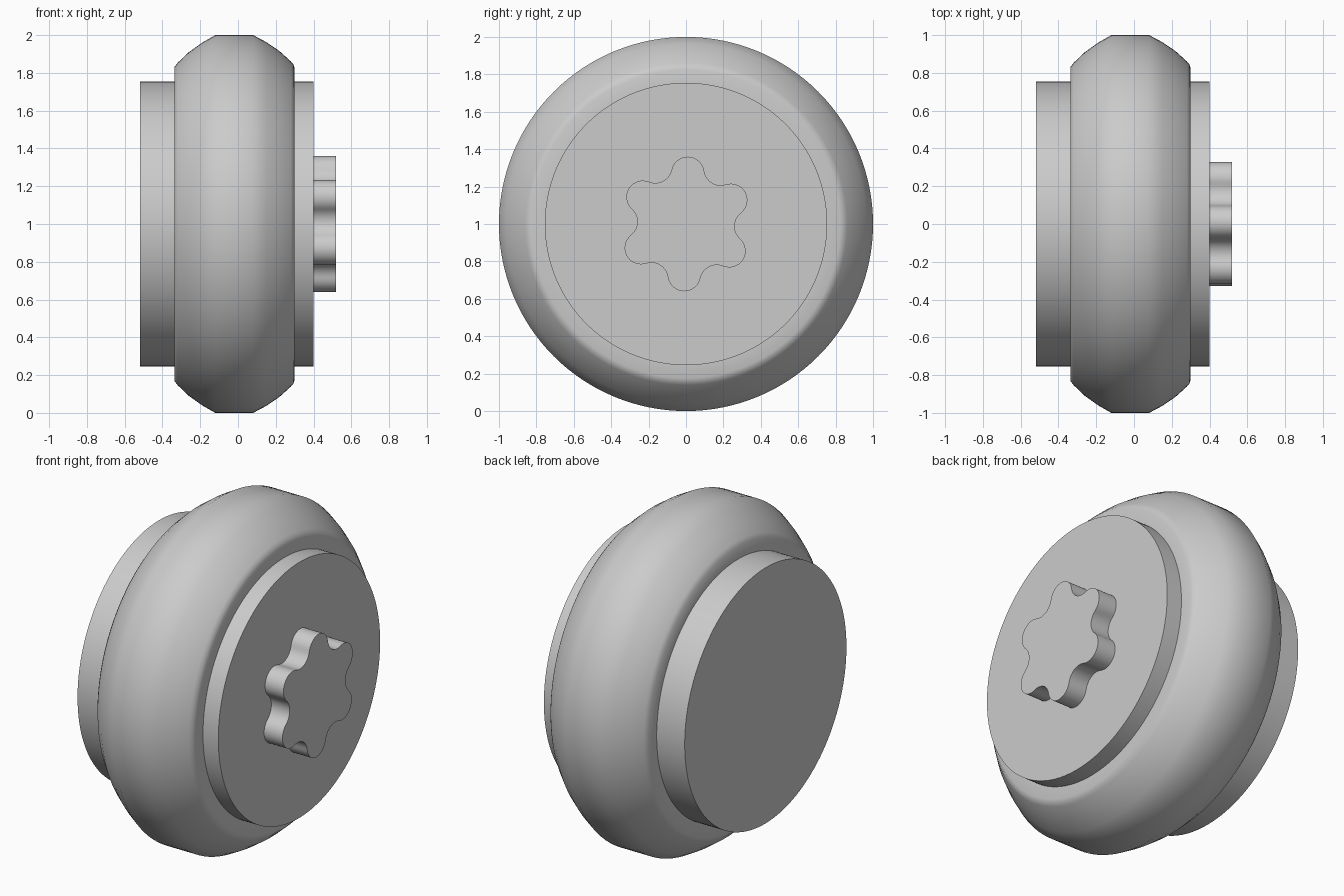
import bpy, bmesh
from math import sin, cos, pi, radians, sqrt, atan2
from mathutils import Vector, Matrix

cube = bpy.data.objects.get("Cube")
if cube:
    bpy.data.objects.remove(cube, do_unlink=True)

grey = bpy.data.materials.new("plain grey")
grey.use_nodes = True
grey.diffuse_color = (0.6, 0.6, 0.6, 1)
grey.node_tree.nodes["Principled BSDF"].inputs["Base Color"].default_value = (0.6, 0.6, 0.6, 1)

AXLE = Vector((0, 0, 1))


def finish(name, bm, angle):
    bmesh.ops.recalc_face_normals(bm, faces=bm.faces)
    mesh = bpy.data.meshes.new(name)
    bm.to_mesh(mesh)
    bm.free()
    mesh.materials.append(grey)
    obj = bpy.data.objects.new(name, mesh)
    obj.location = AXLE
    bpy.context.collection.objects.link(obj)
    bpy.ops.object.select_all(action='DESELECT')
    obj.select_set(True)
    bpy.context.view_layer.objects.active = obj
    bpy.ops.object.shade_smooth_by_angle(angle=radians(angle))
    return obj


def lathe(name, profile, steps=128, closed=False, angle=35):
    """Spin (x, radius) points around the x axle; cap the ends or close the ring."""
    bm = bmesh.new()
    rings = [[bm.verts.new((x, r * cos(2 * pi * i / steps), r * sin(2 * pi * i / steps)))
              for i in range(steps)] for x, r in profile]
    pairs = list(zip(rings, rings[1:]))
    if closed:
        pairs.append((rings[-1], rings[0]))
    else:
        bm.faces.new(rings[0])
        bm.faces.new(rings[-1])
    for a, b in pairs:
        for i in range(steps):
            j = (i + 1) % steps
            bm.faces.new((a[i], a[j], b[j], b[i]))
    return finish(name, bm, angle)


# Hub drum running through the tyre
HUB_R = 0.755
lathe("hub", [(-0.52, HUB_R), (0.40, HUB_R)])

# Tyre with a flat tread, rounded shoulders and flat side walls
lathe("tyre", [(-0.337, HUB_R - 0.02), (-0.337, 0.83), (-0.32, 0.853), (-0.26, 0.91),
               (-0.19, 0.96), (-0.12, 1.0), (0.08, 1.0), (0.15, 0.963), (0.22, 0.915),
               (0.28, 0.861), (0.293, 0.846), (0.30, 0.825), (0.30, HUB_R - 0.02)],
      closed=True, angle=50)

# Six-lobed drive boss: convex lobe arcs joined by tangent hollow arcs
LOBE_R, LOBE_C, VALLEY = 0.088, 0.272, 0.26
c30 = cos(pi / 6)
hollow_r = ((VALLEY ** 2 + LOBE_C ** 2 - 2 * VALLEY * LOBE_C * c30 - LOBE_R ** 2)
            / (2 * LOBE_R - 2 * VALLEY + 2 * LOBE_C * c30))
lobe = Vector((LOBE_C, 0))
hollow = Vector((cos(pi / 6), sin(pi / 6))) * (VALLEY + hollow_r)
to_hollow = hollow - lobe
a_lobe = atan2(to_hollow.y, to_hollow.x)
a_start = a_lobe - pi
a_mid = -5 * pi / 6
outline = []
for k in range(6):
    turn = Matrix.Rotation(radians(28 + 60 * k), 2)
    for i in range(17):
        t = a_lobe * (i / 8 - 1)
        outline.append(turn @ (lobe + LOBE_R * Vector((cos(t), sin(t)))))
    for i in range(1, 10):
        t = a_start + (a_mid - a_start) * i / 5
        outline.append(turn @ (hollow + hollow_r * Vector((cos(t), sin(t)))))

bm = bmesh.new()
base = bm.faces.new([bm.verts.new((0.39, p.x, p.y)) for p in outline])
top = bmesh.ops.extrude_face_region(bm, geom=[base], use_keep_orig=True)
bmesh.ops.translate(bm, vec=(0.13, 0, 0),
                    verts=[g for g in top["geom"] if isinstance(g, bmesh.types.BMVert)])
finish("drive_boss", bm, 35)
